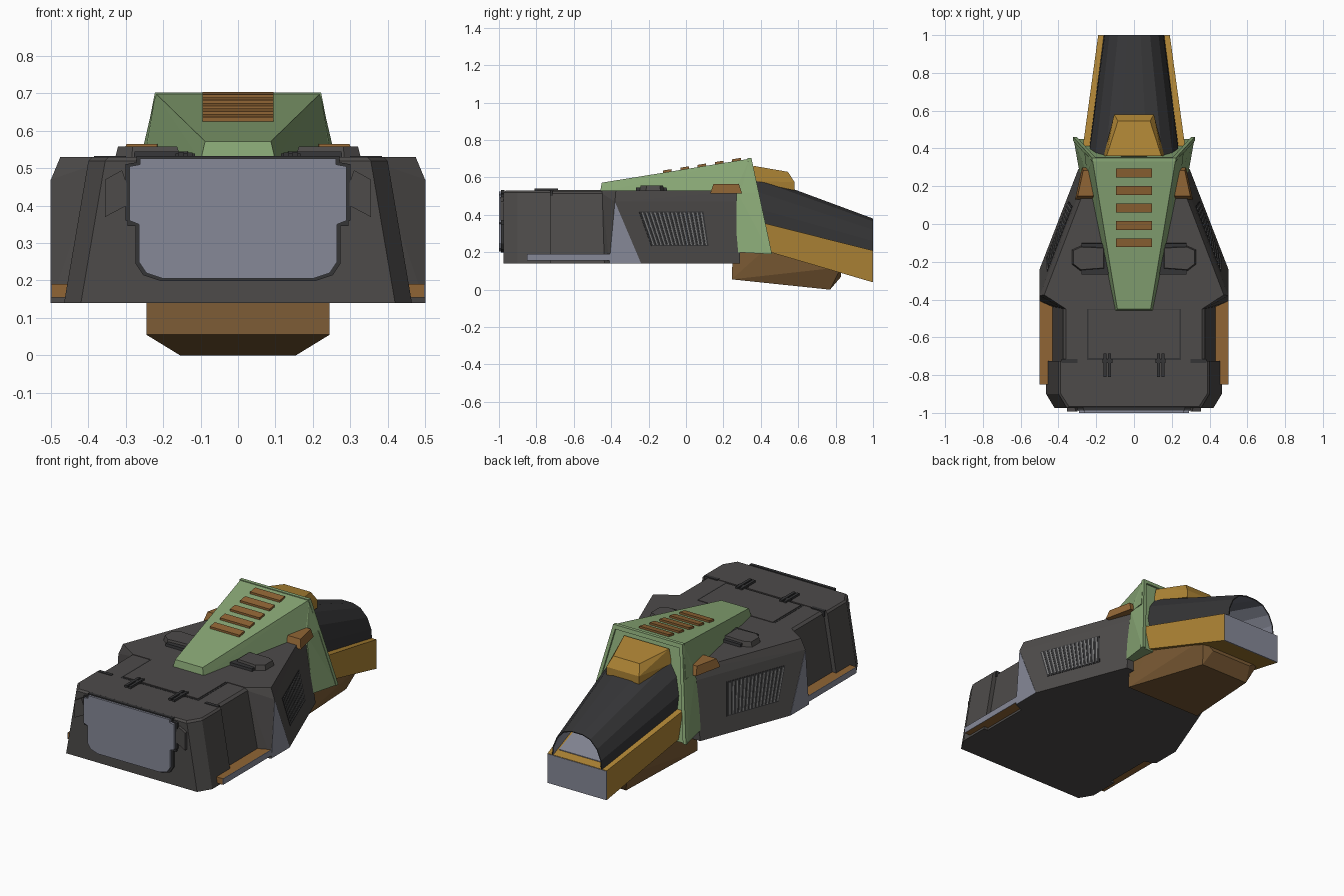
import bpy, bmesh
from mathutils import Vector as V

if "Cube" in bpy.data.objects:
    bpy.data.objects.remove(bpy.data.objects["Cube"])

COL = dict(dark=(.075, .07, .068), black=(.035, .035, .037), green=(.25, .39, .18), gold=(.42, .23, .035),
           brown=(.20, .105, .035), slat=(.28, .13, .035), grey=(.24, .25, .31), steel=(.2, .2, .2))
MATS = {}
for k, c in COL.items():
    MATS[k] = bpy.data.materials.new(k)
    MATS[k].diffuse_color = (*c, 1)


def finish(name, bm, col):
    bmesh.ops.recalc_face_normals(bm, faces=bm.faces)
    me = bpy.data.meshes.new(name)
    bm.to_mesh(me)
    bm.free()
    me.materials.append(MATS[col])
    ob = bpy.data.objects.new(name, me)
    bpy.context.collection.objects.link(ob)
    return ob


def flip(pts):
    return [(-p[0], p[1], p[2]) for p in pts]


def hull(name, pts, col):
    bm = bmesh.new()
    for p in pts:
        bm.verts.new(p)
    r = bmesh.ops.convex_hull(bm, input=bm.verts)
    bmesh.ops.delete(bm, geom=list({g for g in r['geom_interior'] + r['geom_unused']
                                    if isinstance(g, bmesh.types.BMVert)}), context='VERTS')
    bmesh.ops.dissolve_limit(bm, angle_limit=.02, verts=bm.verts, edges=bm.edges)
    return finish(name, bm, col)


def sym(name, pts, col):          # one solid spanning both sides
    return hull(name, pts + flip(pts), col)


def pair(name, pts, col):         # separate left and right copies
    hull(name + "_right", pts, col)
    hull(name + "_left", flip(pts), col)


def box(x0, x1, y0, y1, z0, z1):
    return [(x, y, z) for x in (x0, x1) for y in (y0, y1) for z in (z0, z1)]


def slab(xy, z0, z1, inset=0.0):  # outline in plan, optionally shrunk at the top
    cx = sum(p[0] for p in xy) / len(xy)
    cy = sum(p[1] for p in xy) / len(xy)
    k = 1 - inset
    return [(x, y, z0) for x, y in xy] + [(cx + (x - cx) * k, cy + (y - cy) * k, z1) for x, y in xy]


def front_plate(name, xz, y0, y1, col):
    bm = bmesh.new()
    f = bm.faces.new([bm.verts.new((x, y0, z)) for x, z in xz])
    r = bmesh.ops.extrude_face_region(bm, geom=[f])
    for v in r['geom']:
        if isinstance(v, bmesh.types.BMVert):
            v.co.y = y1
    return finish(name, bm, col)


# Main hull: front block, middle block, tapered wing block
sym("front_block", [(.42, -.975, .14), (.465, -.90, .14), (.465, -.725, .14), (.355, -.975, .52),
                    (.345, -.965, .53), (.40, -.90, .52), (.39, -.895, .53), (.40, -.725, .52), (.39, -.725, .53)], "dark")
sym("middle_block", [(.44, -.74, .14), (.44, -.42, .14), (.375, -.74, .515), (.375, -.42, .515),
                     (.36, -.74, .527), (.36, -.42, .527)], "dark")
A, B, C, D = V((.5, -.24, .14)), V((.295, .29, .14)), V((.245, .28, .47)), V((.5, -.38, .47))
E = (.5, -.41, .14)
sym("wing_block", [tuple(p) for p in (A, B, C, D)] + [E, (.41, -.45, .14), (.37, -.45, .515), (.36, -.45, .53),
                   (.475, -.375, .53), (.225, .28, .53)], "dark")
pair("wing_grey_facet", [(x, p[1], p[2]) for p in (A, D, E) for x in (.495, .5015)], "grey")

# Side vents lying on the wing panels
n = (B - A).cross(D - A).normalized()


def on_side(u, v, d):
    return tuple((A * (1 - u) + B * u) * (1 - v) + (D * (1 - u) + C * u) * v + n * d)


def vent(name, u0, u1, v0, v1, d, col):
    pair(name, [on_side(u, v, e) for u in (u0, u1) for v in (v0, v1) for e in (-.01, d)], col)


vent("vent_recess", .165, .705, .28, .84, .002, "black")
for i in range(15):
    u = .185 + i * .0355
    vent("vent_slat_%d" % i, u - .007, u + .007, .3, .82, .006, "steel")

# Side sill strips with grey outer plates
pair("sill_strip", box(.40, .497, -.85, -.40, .155, .19), "slat")
pair("sill_plate", box(.496, .5, -.85, -.40, .155, .19), "grey")

# Front panel with stepped outline and clamps
half = [(.29, .505), (.29, .36), (.265, .35), (.265, .25), (.245, .22), (.20, .205)]
outer = [(.262, .51), (.262, .526)][::-1] + half
outline = outer + [(-x, z) for x, z in reversed(outer)]
front_plate("front_panel", outline, -1.0, -.97, "grey")
front_plate("front_panel_rim", [(x * 1.035, .36 + (z - .36) * 1.04) for x, z in outline], -.988, -.97, "black")
pair("front_clamp", [(x, y, z) for y in (-.992, -.96) for x, z in ((.298, .46), (.298, .40), (.355, .37), (.355, .47),
                                                              (.31, .495))], "dark")
pair("front_clamp_step", box(.268, .295, -.99, -.96, .345, .362), "black")

# Deck hatch, hinges and seam
sym("deck_hatch_seam", box(0, .25, -.72, -.445, .52, .5285), "black")
sym("deck_hatch", box(0, .24, -.71, -.452, .52, .532), "dark")
for dx in (-.012, .012):
    pair("hinge_bar_%s" % ("a" if dx < 0 else "b"), box(.141 + dx - .008, .141 + dx + .008, -.81, -.685, .52, .542), "black")
pair("hinge_pin", box(.115, .167, -.735, -.715, .52, .54), "black")
pair("deck_edge_trim", box(.30, .385, -.735, -.715, .5, .533), "black")

# Raised deck pods beside the spine
pair("deck_pod_base", slab([(.12, -.10), (.28, -.10), (.28, -.27), (.12, -.27)], .52, .545, .04), "black")
pair("deck_pod", slab([(.15, -.12), (.285, -.115), (.33, -.135), (.33, -.215), (.285, -.25), (.15, -.24)],
                      .52, .558, .12), "dark")
pair("shoulder_wedge", slab([(.18, .30), (.275, .30), (.312, .13), (.21, .13)], .515, .565, .2), "slat")

# Green spine wedge and collar around the nose
sym("spine_wedge", [(.22, .34, .70), (.088, -.45, .572), (.1, -.46, .52), (.25, .27, .52), (.262, .375, .52)], "green")
sym("collar", [(.22, .34, .70), (.2, .28, .66), (.25, .27, .53), (.288, .27, .2), (.32, .45, .19)], "green")
rim = [(.222, .342, .703), (.322, .452, .19)]
pair("collar_rim", [(x - dx, y + dy, z) for x, y, z in rim for dx in (0, .02) for dy in (-.012, .008)], "green")
sym("collar_rim_top", [(.222, y, z) for y, z in ((.33, .703), (.35, .703), (.33, .68), (.355, .68))], "green")
for i in range(5):
    y = .27 - .0925 * i
    z = .572 + .162 * (y + .45)
    sym("spine_slat_%d" % i, [(.095, y + dy, z + dy * .162 + dz) for dy in (-.023, .023) for dz in (-.02, .012)], "slat")

# Nose: rails, grey end plate, keel
sym("nose_rails", [(.272, .40, .36), (.272, .40, .215), (.19, .997, .21), (.19, .997, .04)], "gold")
sym("nose_end_plate", box(0, .19, .994, 1.0, .04, .208), "grey")
sym("keel", [(.245, .25, .2), (.245, .245, .055), (.155, .77, 0), (.13, .83, .07), (.2, .83, .12), (.245, .45, .24)], "brown")

# Open faceted canopy shell lofted between two arches
near = [(.243, .34), (.238, .44), (.205, .53), (.15, .595), (.07, .617)]
far = [(.16, .205), (.155, .26), (.13, .32), (.085, .365), (.035, .38)]
bm = bmesh.new()
rings = []
for y, prof in ((.36, near), (1.0, far)):
    ring = prof + [(-x, z) for x, z in reversed(prof)]
    rings.append([bm.verts.new((x, y, z)) for x, z in ring])
for i in range(len(rings[0]) - 1):
    bm.faces.new((rings[0][i], rings[0][i + 1], rings[1][i + 1], rings[1][i]))
canopy = finish("canopy", bm, "black")
if sum(f.normal.z for f in canopy.data.polygons) < 0:
    canopy.data.flip_normals()
canopy.data.materials.append(MATS["grey"])
sol = canopy.modifiers.new("thickness", 'SOLIDIFY')
sol.thickness, sol.offset, sol.material_offset = .006, -1, 1
sym("canopy_floor", [(.15, .95, .20), (.15, .95, .226), (.2, .45, .32), (.2, .45, .35)], "grey")

# Block on top of the canopy
sym("canopy_block", [(.16, .36, .58), (.145, .36, .662), (.085, .545, .63), (.105, .58, .575), (.105, .58, .53)], "gold")

for m in bpy.data.materials:
    if m.users and not m.is_grease_pencil:
        m.use_nodes = True
        m.node_tree.nodes["Principled BSDF"].inputs["Base Color"].default_value = m.diffuse_color
